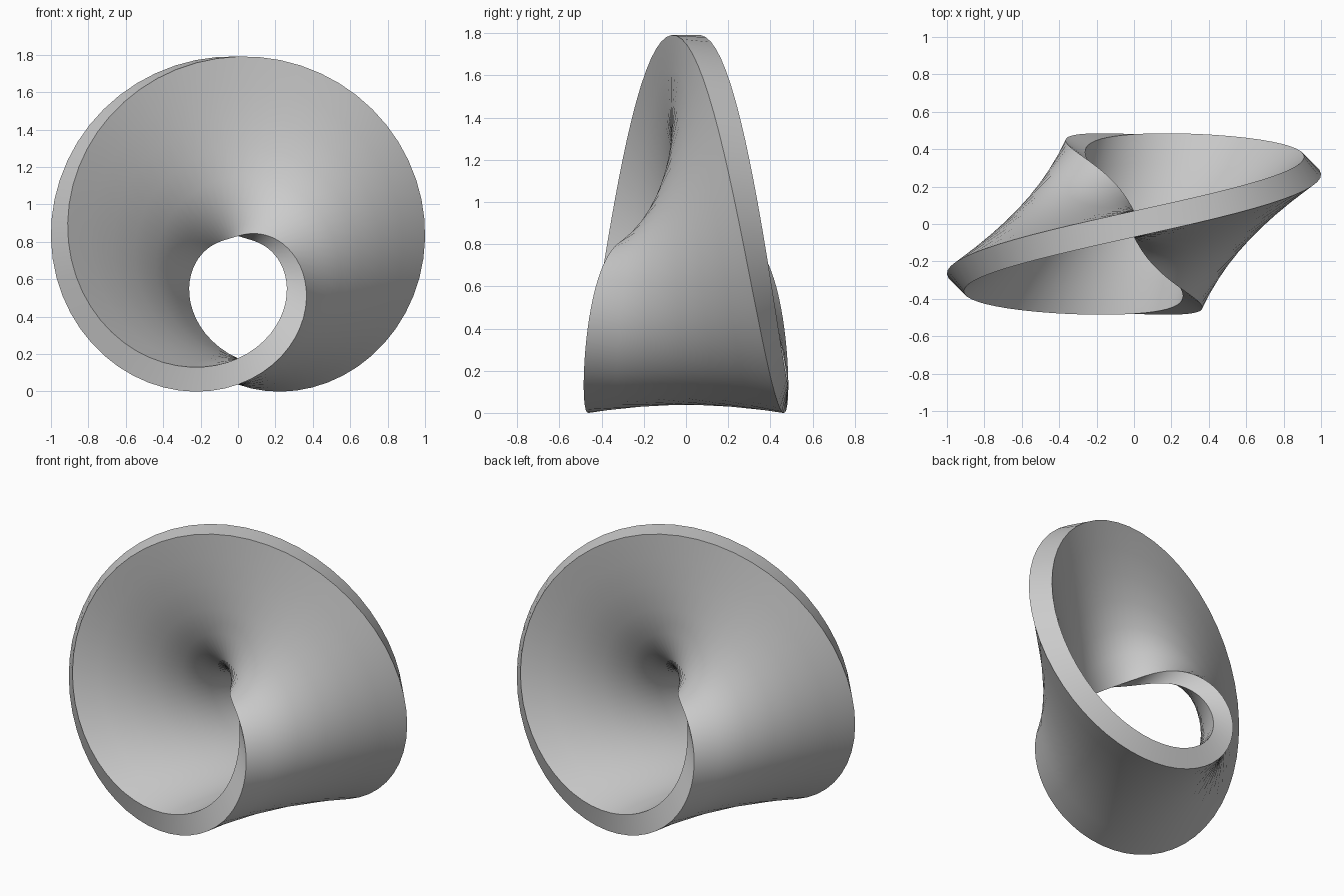
import bpy, bmesh
from math import sin, cos, pi

if "Cube" in bpy.data.objects:
    bpy.data.objects.remove(bpy.data.objects["Cube"])

RADIUS = 0.602      # centre circle
HALF_W = 0.48       # half width of the band
HALF_T = 0.07       # half thickness of the band
CENTRE_Z = 0.709
STEPS = 60          # rings around the loop
DIV = 6             # divisions across the band

# Rectangular section (point-symmetric, so a half turn maps it onto itself)
across = [HALF_W * (1 - 2 * i / DIV) for i in range(DIV + 1)]
section = [(a, HALF_T) for a in across] + [(-a, -HALF_T) for a in across]
n = len(section)

bm = bmesh.new()

# Sweep the section clockwise from the top, turning half as fast
rings = []
for s in range(STEPS):
    t = 2 * pi * s / STEPS
    p = t / 2
    ring = []
    for a, b in section:
        r = RADIUS + a * cos(p) - b * sin(p)
        y = a * sin(p) + b * cos(p)
        ring.append(bm.verts.new((r * sin(t), y, CENTRE_Z + r * cos(t))))
    rings.append(ring)

# Skin the rings; the last joins the first after a half twist
for s in range(STEPS):
    cur = rings[s]
    last = s == STEPS - 1
    nxt = rings[(s + 1) % STEPS]
    shift = n // 2 if last else 0
    for j in range(n):
        k = (j + 1) % n
        bm.faces.new((cur[j], cur[k], nxt[(k + shift) % n], nxt[(j + shift) % n]))

bmesh.ops.recalc_face_normals(bm, faces=bm.faces)
mesh = bpy.data.meshes.new("twisted_band")
bm.to_mesh(mesh)
bm.free()

band = bpy.data.objects.new("twisted_band", mesh)
bpy.context.collection.objects.link(band)
bpy.context.view_layer.objects.active = band
band.select_set(True)
bpy.ops.object.shade_smooth_by_angle(angle=pi / 6)
